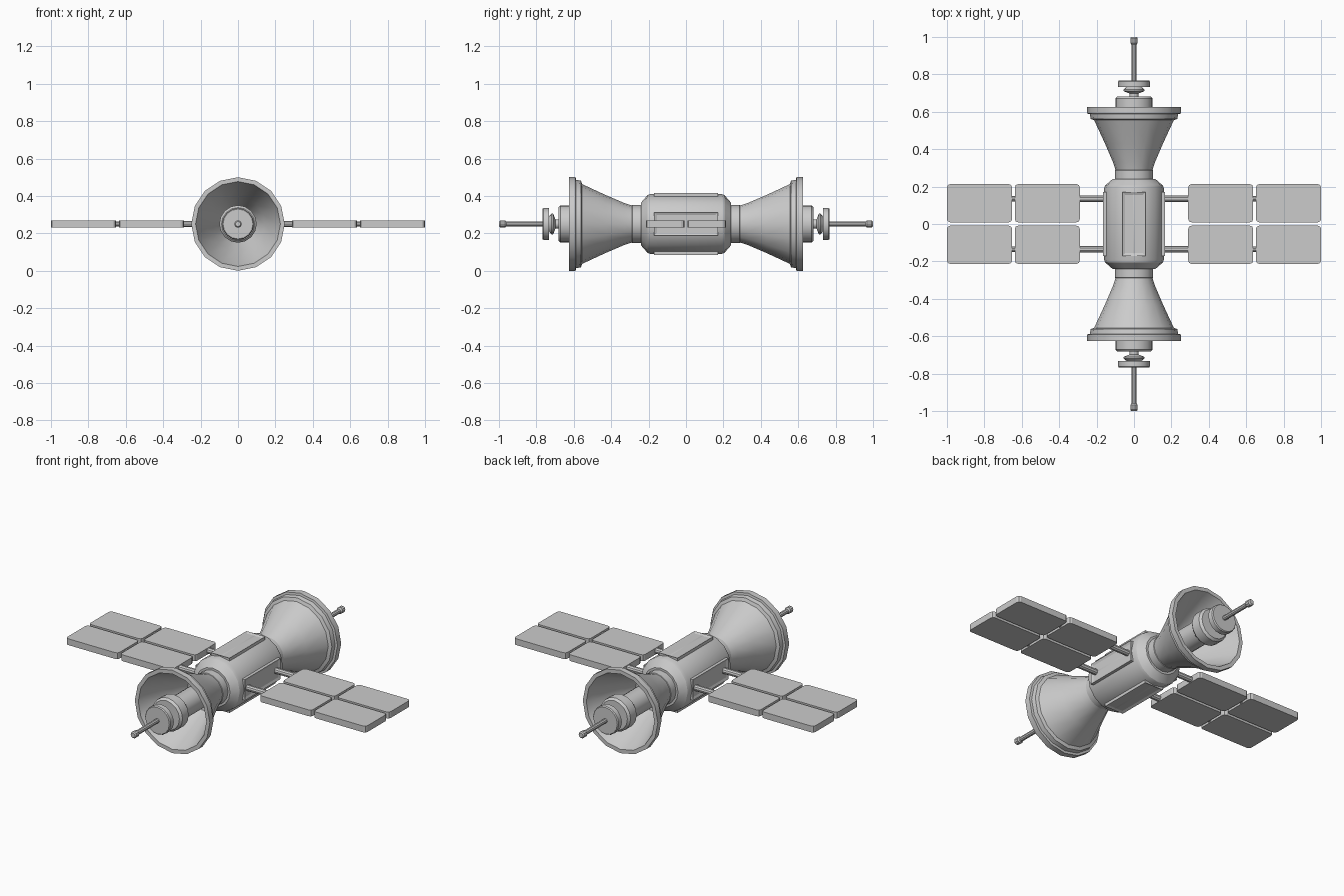
import bpy, bmesh, math
from mathutils import Matrix, Vector

if "Cube" in bpy.data.objects:
    bpy.data.objects.remove(bpy.data.objects["Cube"])

CZ = 0.25   # height of the main axis


def finish(bm, name, smooth=True):
    bmesh.ops.remove_doubles(bm, verts=bm.verts, dist=1e-5)
    bmesh.ops.recalc_face_normals(bm, faces=bm.faces)
    me = bpy.data.meshes.new(name)
    bm.to_mesh(me)
    bm.free()
    ob = bpy.data.objects.new(name, me)
    bpy.context.collection.objects.link(ob)
    if smooth:
        bpy.ops.object.select_all(action='DESELECT')
        ob.select_set(True)
        bpy.context.view_layer.objects.active = ob
        bpy.ops.object.shade_smooth_by_angle(angle=math.radians(30))
    return ob


def lathe(name, profile, sign=1, sides=16):
    """Revolve (radius, y) points about the main axis."""
    bm = bmesh.new()
    rings = []
    for r, y in profile:
        if r == 0:
            v = bm.verts.new((0, sign * y, CZ))
            rings.append([v] * sides)
        else:
            rings.append([bm.verts.new((r * math.cos(2 * math.pi * i / sides), sign * y,
                                        CZ + r * math.sin(2 * math.pi * i / sides)))
                          for i in range(sides)])
    for a, b in zip(rings, rings[1:]):
        for i in range(sides):
            j = (i + 1) % sides
            quad = list(dict.fromkeys((a[i], a[j], b[j], b[i])))
            bm.faces.new(quad)
    return finish(bm, name)


def rod(name, x0, x1, y, r, sides=10):
    bm = bmesh.new()
    m = Matrix.Translation(((x0 + x1) / 2, y, CZ)) @ Matrix.Rotation(math.pi / 2, 4, 'Y')
    bmesh.ops.create_cone(bm, cap_ends=True, segments=sides, radius1=r, radius2=r,
                          depth=abs(x1 - x0), matrix=m)
    return finish(bm, name)


# central body with chamfered shoulders
lathe("body", [(0, -0.24), (0.115, -0.24), (0.155, -0.205), (0.16, -0.19),
               (0.16, 0.19), (0.155, 0.205), (0.115, 0.24), (0, 0.24)])

# framed access plates on four sides of the body
for k in range(4):
    bm = bmesh.new()
    bmesh.ops.create_cube(bm, size=1, matrix=Matrix.Translation((0, 0, 0.147)) @
                          Matrix.Diagonal((0.125, 0.34, 0.036, 1)))
    top = max(bm.faces, key=lambda f: f.calc_center_median().z)
    bmesh.ops.inset_region(bm, faces=[top], thickness=0.02)
    bmesh.ops.translate(bm, verts=top.verts, vec=Vector((0, 0, -0.006)))
    bmesh.ops.transform(bm, verts=bm.verts, matrix=Matrix.Translation((0, 0, CZ)) @
                        Matrix.Rotation(k * math.pi / 2, 4, 'Y'))
    finish(bm, "body_plate", smooth=False)

for s in (-1, 1):
    # neck collar and hollow dish
    lathe("neck", [(0, 0.23), (0.102, 0.23), (0.102, 0.287), (0.096, 0.292), (0, 0.292)], s)
    lathe("dish", [(0, 0.285), (0.098, 0.285), (0.112, 0.33), (0.155, 0.43), (0.213, 0.555),
                   (0.232, 0.562), (0.236, 0.588), (0.25, 0.59), (0.25, 0.625),
                   (0.227, 0.625), (0.212, 0.585), (0.142, 0.43), (0.10, 0.34), (0, 0.32)], s)
    # central feed: column, flange, disc
    lathe("feed_column", [(0, 0.31), (0.07, 0.31), (0.07, 0.61), (0, 0.61)], s)
    lathe("feed_flange", [(0, 0.60), (0.09, 0.60), (0.10, 0.612), (0.10, 0.67),
                          (0.088, 0.683), (0, 0.683)], s)
    lathe("feed_disc", [(0, 0.67), (0.025, 0.67), (0.025, 0.698), (0.055, 0.71),
                        (0.055, 0.72), (0.04, 0.732), (0.085, 0.732), (0.085, 0.762),
                        (0.08, 0.768), (0, 0.768)], s)
    # antenna rod with knobbed tip
    lathe("antenna", [(0, 0.75), (0.014, 0.75), (0.014, 0.96), (0.02, 0.967),
                      (0.02, 0.993), (0.014, 1.0), (0, 1.0)], s, 10)

# solar wings: support arms, panels and hinges
for sx in (-1, 1):
    for sy in (-1, 1):
        rod("panel_arm", sx * 0.12, sx * 0.32, sy * 0.135, 0.018)
        rod("panel_hinge", sx * 0.60, sx * 0.69, sy * 0.135, 0.015)
        for x0, x1 in ((0.29, 0.637), (0.652, 1.0)):
            bm = bmesh.new()
            m = Matrix.Translation((sx * (x0 + x1) / 2, sy * 0.111, CZ)) @ \
                Matrix.Diagonal((x1 - x0, 0.204, 0.038, 1))
            bmesh.ops.create_cube(bm, size=1, matrix=m)
            upright = [e for e in bm.edges
                       if abs(e.verts[0].co.z - e.verts[1].co.z) > 0.01]
            bmesh.ops.bevel(bm, geom=upright, offset=0.017, segments=2,
                            profile=0.5, affect='EDGES')
            finish(bm, "solar_panel", smooth=False)
